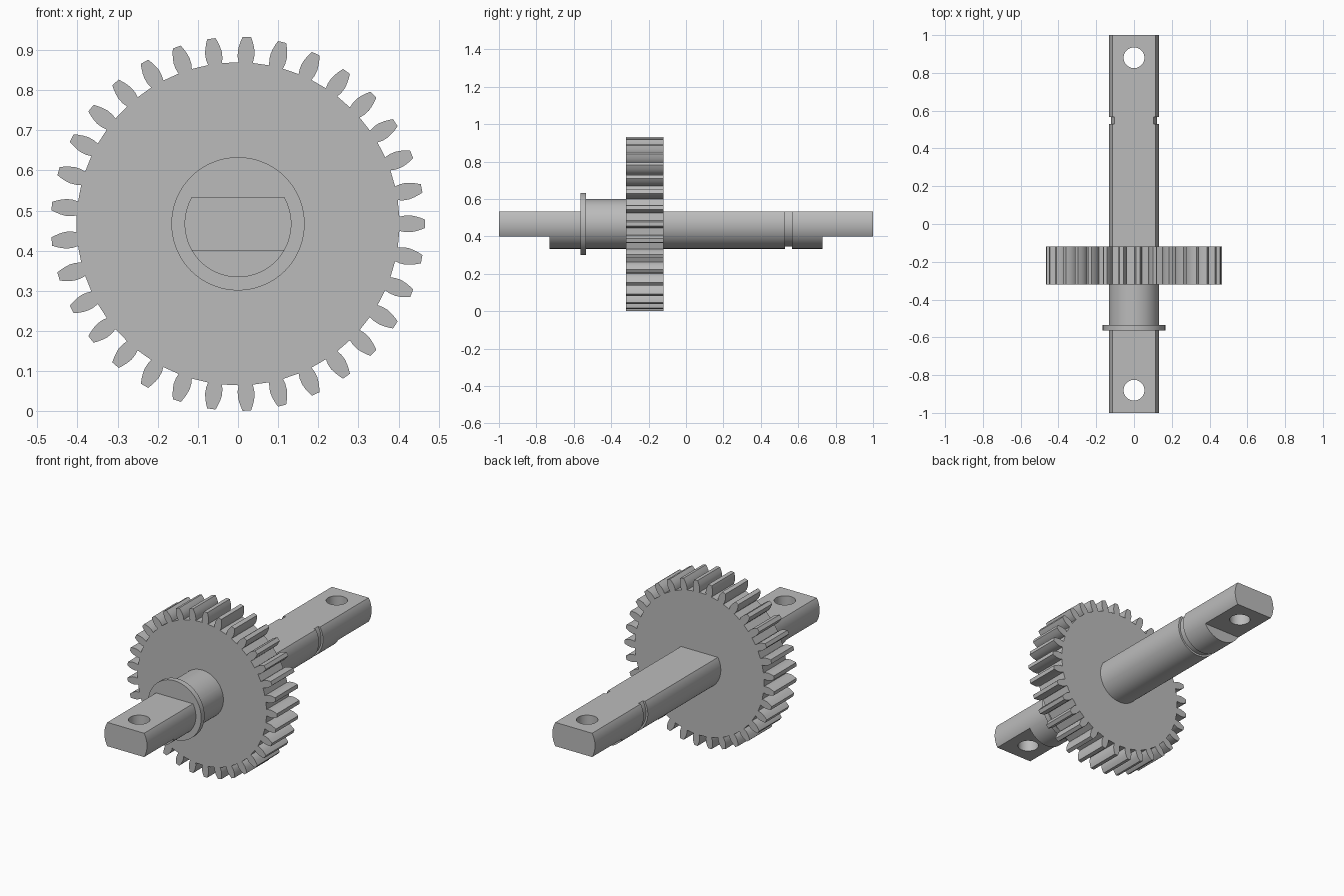
import bpy, bmesh
from math import sin, cos, tau, pi, radians
from mathutils import Matrix, Vector

cube = bpy.data.objects.get("Cube")
if cube:
    bpy.data.objects.remove(cube, do_unlink=True)

AXIS_Z = 0.467        # height of the shaft axis
SHAFT_R = 0.133
FLAT = 0.067          # distance of the milled flats from the axis
TEETH = 33

steel = bpy.data.materials.new("steel_grey")
steel.use_nodes = True
GREY = (0.5, 0.5, 0.5, 1)
steel.diffuse_color = GREY
steel.node_tree.nodes["Principled BSDF"].inputs["Base Color"].default_value = GREY


def make_object(name, bm):
    bmesh.ops.recalc_face_normals(bm, faces=bm.faces[:])
    mesh = bpy.data.meshes.new(name)
    bm.to_mesh(mesh)
    bm.free()
    mesh.materials.append(steel)
    obj = bpy.data.objects.new(name, mesh)
    obj.location.z = AXIS_Z
    bpy.context.collection.objects.link(obj)
    return obj


def select_only(obj):
    bpy.ops.object.select_all(action="DESELECT")
    obj.select_set(True)
    bpy.context.view_layer.objects.active = obj


def smooth(obj):
    select_only(obj)
    bpy.ops.object.shade_smooth_by_angle(angle=radians(25))


def lathe(name, profile, sides=96):
    """Turn (y, radius) points around the y axis, with flat end caps."""
    bm = bmesh.new()
    rings = [[bm.verts.new((r * cos(tau * i / sides), y, r * sin(tau * i / sides)))
              for i in range(sides)] for y, r in profile]
    for a, b in zip(rings, rings[1:]):
        for i in range(sides):
            j = (i + 1) % sides
            bm.faces.new((a[i], a[j], b[j], b[i]))
    bm.faces.new(rings[0])
    bm.faces.new(rings[-1])
    return make_object(name, bm)


def box_cutter(y0, y1, z0, z1):
    bm = bmesh.new()
    bmesh.ops.create_cube(bm, size=1, matrix=Matrix.Translation((0, (y0 + y1) / 2, (z0 + z1) / 2))
                          @ Matrix.Diagonal((0.6, y1 - y0, z1 - z0, 1)))
    return make_object("cutter", bm)


def hole_cutter(y):
    bm = bmesh.new()
    bmesh.ops.create_cone(bm, cap_ends=True, segments=48, radius1=0.055, radius2=0.055,
                          depth=0.6, matrix=Matrix.Translation((0, y, 0)))
    return make_object("cutter", bm)


def cut(obj, cutter):
    cutter.hide_render = True
    mod = obj.modifiers.new("cut", "BOOLEAN")
    mod.operation = "DIFFERENCE"
    mod.solver = "EXACT"
    mod.object = cutter
    select_only(obj)
    bpy.ops.object.modifier_apply(modifier=mod.name)
    bpy.data.objects.remove(cutter, do_unlink=True)


# Shaft with retaining groove, milled flats and cross holes
shaft = lathe("shaft", [(-1, SHAFT_R), (0.53, SHAFT_R), (0.53, 0.122),
                        (0.567, 0.122), (0.567, SHAFT_R), (1, SHAFT_R)])
cut(shaft, box_cutter(-1.2, -0.55, FLAT, 0.4))
cut(shaft, box_cutter(-0.22, 1.2, FLAT, 0.4))
for side in (-1, 1):
    y0, y1 = sorted((side * 0.73, side * 1.2))
    cut(shaft, box_cutter(y0, y1, -0.4, -FLAT))
    cut(shaft, hole_cutter(side * 0.88))
smooth(shaft)

# Thin collar in front of the gear
smooth(lathe("collar", [(-0.565, 0.166), (-0.535, 0.166)]))

# Spur gear: (radius, half width) along one tooth flank
flank = [(0.402, 0.0175), (0.415, 0.0205), (0.43, 0.021), (0.443, 0.0185),
         (0.456, 0.0145), (0.466, 0.0105)]
tooth = [(r, -w) for r, w in flank] + [(r, w) for r, w in reversed(flank)]
bm = bmesh.new()
outline = []
for t in range(TEETH):
    turn = Matrix.Rotation(tau * t / TEETH, 4, "Y")
    outline += [bm.verts.new(turn @ Vector((r, -0.32, w))) for r, w in reversed(tooth)]
front = bm.faces.new(outline)
back = bmesh.ops.extrude_face_region(bm, geom=[front], use_keep_orig=True)
moved = [v for v in back["geom"] if isinstance(v, bmesh.types.BMVert)]
bmesh.ops.translate(bm, verts=moved, vec=(0, 0.2, 0))
smooth(make_object("gear", bm))
